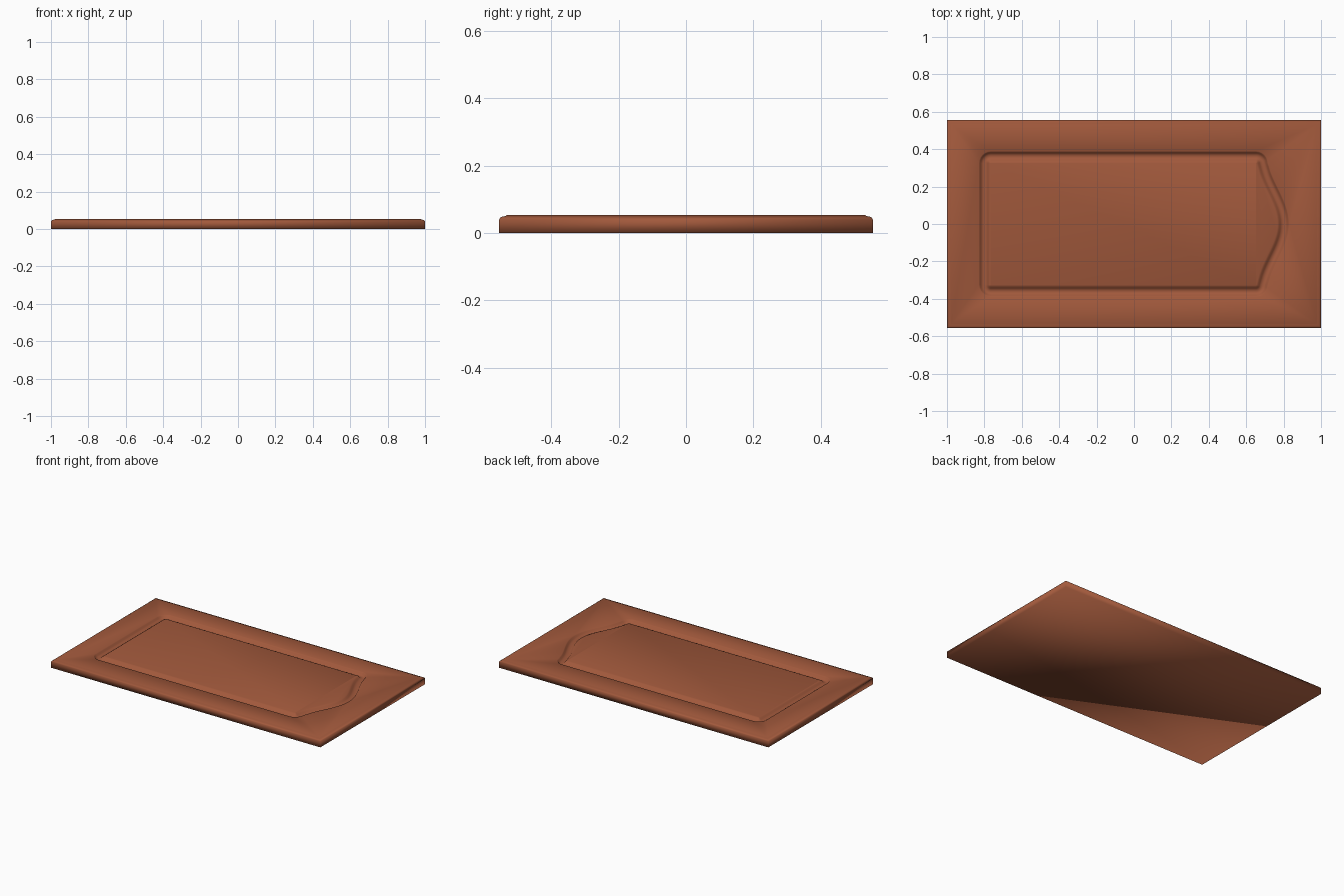
import bpy, bmesh, math

if "Cube" in bpy.data.objects:
    bpy.data.objects.remove(bpy.data.objects["Cube"])

HX, HY, TOP = 1.0, 0.555, 0.053      # half sizes and thickness
LEFT, SIDE, R = -0.80, 0.36, 0.035   # groove centre line and corner radius
SHOULDER, RISE = 0.687, 0.113        # arched end of the groove

wood = bpy.data.materials.new("reddish brown wood")
wood.diffuse_color = (0.36, 0.10, 0.045, 1)
wood.use_nodes = True
wood.node_tree.nodes["Principled BSDF"].inputs["Base Color"].default_value = wood.diffuse_color


def arc(cx, cy, start, n=6):
    """Quarter-circle corner as (x, y, normal x, normal y)."""
    out = []
    for i in range(n + 1):
        a = math.radians(start + 90 * i / n)
        c, s = math.cos(a), math.sin(a)
        out.append((cx + R * c, cy + R * s, c, s))
    return out


def arch(n=28):
    """Cathedral arch running from -y to +y."""
    out, lim = [], SIDE - R
    for i in range(1, n):
        y = -lim + 2 * lim * i / n
        x = SHOULDER + RISE * 0.5 * (1 + math.cos(math.pi * y / SIDE))
        d = -RISE * 0.5 * math.pi / SIDE * math.sin(math.pi * y / SIDE)
        k = math.hypot(1, d)
        out.append((x, y, 1 / k, -d / k))
    return out


path = (arch() + arc(SHOULDER - R, SIDE - R, 0) + arc(LEFT + R, SIDE - R, 90)
        + arc(LEFT + R, R - SIDE, 180) + arc(SHOULDER - R, R - SIDE, 270))

bm = bmesh.new()


def bridge(a, b):
    n = len(a)
    for i in range(n):
        bm.faces.new((a[i], a[(i + 1) % n], b[(i + 1) % n], b[i]))


def loop_edges(ring):
    return [bm.edges.get((ring[i - 1], ring[i])) or bm.edges.new((ring[i - 1], ring[i]))
            for i in range(len(ring))]


# Slab edge with a small moulded lip: (inset, height)
edge_rings = []
for d, z in [(0, 0), (0, .040), (.003, .045), (.009, .048), (.018, .050), (.023, TOP)]:
    edge_rings.append([bm.verts.new((sx * (HX - d), sy * (HY - d), z))
                       for sx, sy in ((-1, -1), (1, -1), (1, 1), (-1, 1))])
for a, b in zip(edge_rings, edge_rings[1:]):
    bridge(a, b)
bm.faces.new(edge_rings[0][::-1])

# Routed groove: (offset from centre line, height)
groove_rings = []
for o, z in [(.030, TOP), (.024, .049), (.018, .040), (.008, .034), (-.006, .034),
             (-.016, .040), (-.023, .048), (-.033, TOP)]:
    groove_rings.append([bm.verts.new((x + nx * o, y + ny * o, z)) for x, y, nx, ny in path])
for a, b in zip(groove_rings, groove_rings[1:]):
    bridge(a, b)

# Flat frame around the groove and flat panel inside it
frame = loop_edges(edge_rings[-1]) + loop_edges(groove_rings[0])
bmesh.ops.triangle_fill(bm, edges=frame, use_beauty=True, use_dissolve=False, normal=(0, 0, 1))
bm.faces.new(groove_rings[-1])
bmesh.ops.recalc_face_normals(bm, faces=bm.faces)

mesh = bpy.data.meshes.new("door_panel")
bm.to_mesh(mesh)
bm.free()
mesh.materials.append(wood)
mesh.shade_smooth()
door = bpy.data.objects.new("door_panel", mesh)
bpy.context.collection.objects.link(door)
